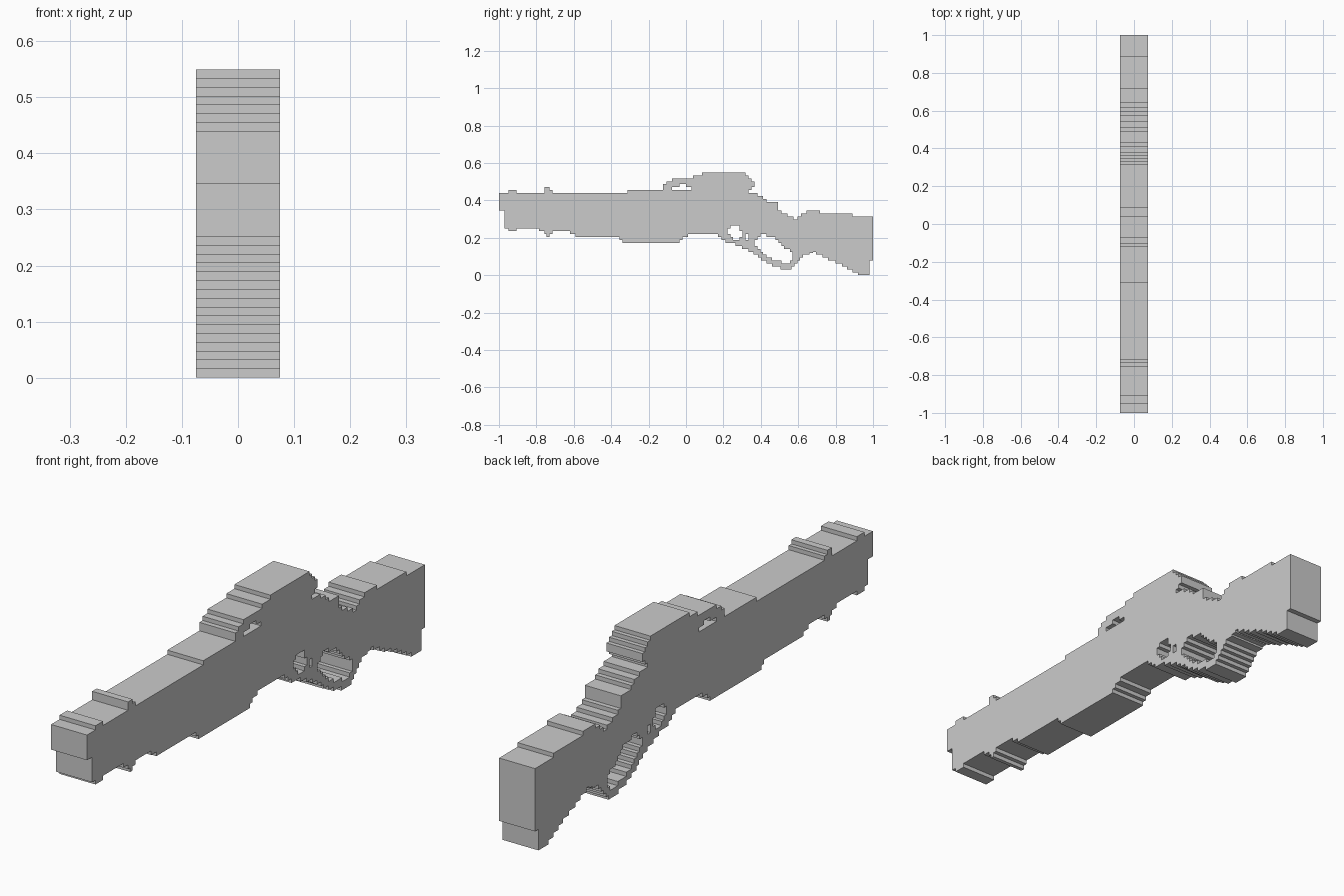
import bpy, bmesh, math
from mathutils import Matrix

if "Cube" in bpy.data.objects:
    bpy.data.objects.remove(bpy.data.objects["Cube"])

ROW = 0.0157          # height of one stair step
HALF_WIDTH = 0.0745


def stairs(y, runs):
    """Right-angled path: each run is (y reached, level in rows)."""
    pts = []
    for y_end, level in runs:
        pts += [(y, level * ROW), (y_end, level * ROW)]
        y = y_end
    return pts


# upper edge, muzzle to butt
top = stairs(-1, [
    (-.95, 28), (-.905, 29), (-.757, 28), (-.73, 30), (-.714, 29), (-.312, 28),
    (-.122, 29), (-.103, 31), (-.074, 32), (.037, 33), (.085, 34), (.317, 35),
    (.333, 34), (.349, 33), (.365, 32), (.349, 30), (.333, 29), (.381, 28),
    (.413, 27), (.431, 26), (.492, 25), (.51, 22), (.542, 21), (.574, 20),
    (.595, 19), (.614, 20), (.643, 21), (.717, 22), (.89, 21), (1, 20)])

# lower edge, muzzle to butt
bottom = stairs(-1, [
    (-.97, 22), (-.95, 16), (-.905, 15), (-.785, 16), (-.757, 15), (-.745, 14),
    (-.73, 13), (-.714, 14), (-.62, 15), (-.59, 14), (-.355, 13), (-.34, 12),
    (-.035, 11), (-.02, 12), (.01, 13), (.17, 14), (.19, 13), (.21, 12),
    (.265, 11), (.3, 10), (.335, 9), (.36, 8), (.385, 7), (.4, 6), (.43, 5),
    (.46, 4), (.505, 3), (.565, 2), (.58, 3), (.595, 4), (.61, 5), (.625, 6),
    (.66, 7), (.68, 7.5), (.695, 8), (.73, 7), (.76, 6), (.80, 5), (.835, 4),
    (.86, 3), (.89, 2), (.92, 1), (.98, 0), (1, 5)])

# openings through the body
sight_slot = stairs(-.074, [(.03, 29), (0, 30), (-.035, 31), (-.074, 30)])
trigger_hole = stairs(.25, [(.287, 12), (.302, 13), (.287, 15), (.238, 17),
                            (.222, 16), (.238, 14), (.25, 13)])
trigger_slit = stairs(.317, [(.333, 12), (.317, 14)])
lever_hole = stairs(.365, [
    (.381, 10), (.397, 9), (.413, 8), (.43, 7), (.46, 6), (.51, 5), (.555, 4),
    (.57, 5), (.555, 8), (.525, 9), (.51, 10), (.495, 11), (.478, 12),
    (.43, 13), (.397, 14), (.381, 13), (.365, 12)])

# filled 2D outline, thickened sideways
curve = bpy.data.curves.new("body_outline", 'CURVE')
curve.dimensions = '2D'
curve.fill_mode = 'BOTH'
curve.extrude = HALF_WIDTH
for loop in (top + bottom[::-1], sight_slot, trigger_hole, trigger_slit, lever_hole):
    sp = curve.splines.new('POLY')
    sp.points.add(len(loop) - 1)
    for p, (y, z) in zip(sp.points, loop):
        p.co = (y, z, 0, 1)
    sp.use_cyclic_u = True
outline = bpy.data.objects.new("body_outline", curve)
bpy.context.scene.collection.objects.link(outline)
bpy.context.view_layer.update()
mesh = bpy.data.meshes.new_from_object(
    outline.evaluated_get(bpy.context.evaluated_depsgraph_get()))
bpy.data.objects.remove(outline)

# stand the slab upright: outline x -> y, outline y -> z, thickness -> x
mesh.transform(Matrix(((0, 0, 1, 0), (1, 0, 0, 0), (0, 1, 0, 0), (0, 0, 0, 1))))
bm = bmesh.new()
bm.from_mesh(mesh)
bmesh.ops.remove_doubles(bm, verts=bm.verts, dist=1e-4)
bmesh.ops.recalc_face_normals(bm, faces=bm.faces)
for f in bm.faces:
    f.smooth = False
bm.to_mesh(mesh)
bm.free()
mesh.name = "blocky_rifle_body"
body = bpy.data.objects.new("blocky_rifle_body", mesh)
bpy.context.scene.collection.objects.link(body)
